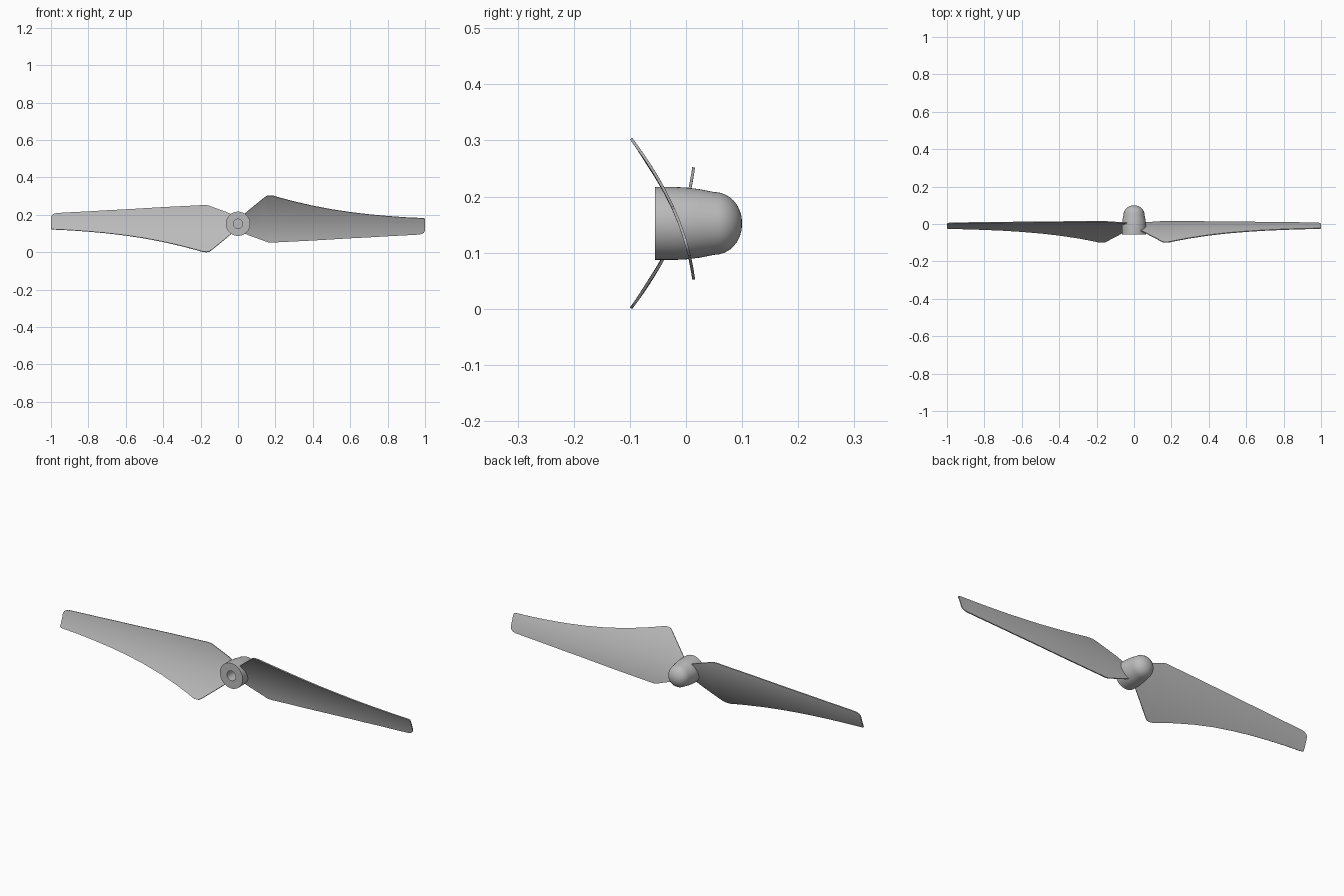
import bpy, bmesh, math
from mathutils import Matrix

cube = bpy.data.objects.get("Cube")
if cube:
    bpy.data.objects.remove(cube, do_unlink=True)

AXIS_Z = 0.152

grey = bpy.data.materials.new("light grey plastic")
grey.use_nodes = True
colour = (0.5, 0.5, 0.5, 1)
grey.diffuse_color = colour
grey.node_tree.nodes["Principled BSDF"].inputs["Base Color"].default_value = colour


def finish(bm, name, angle=35):
    bmesh.ops.recalc_face_normals(bm, faces=bm.faces)
    mesh = bpy.data.meshes.new(name)
    bm.to_mesh(mesh)
    bm.free()
    mesh.materials.append(grey)
    obj = bpy.data.objects.new(name, mesh)
    bpy.context.scene.collection.objects.link(obj)
    bpy.ops.object.select_all(action="DESELECT")
    obj.select_set(True)
    bpy.context.view_layer.objects.active = obj
    bpy.ops.object.shade_smooth_by_angle(angle=math.radians(angle))
    return obj


# Hub: lathed bullet with a blind shaft hole in its flat front
def make_hub():
    profile = [(0, 0.03), (0.025, 0.03), (0.025, -0.055), (0.065, -0.055),
               (0.065, -0.02), (0.064, 0), (0.061, 0.025), (0.056, 0.05)]
    for i in range(1, 9):
        a = i / 8 * math.pi / 2
        profile.append((0.056 * math.cos(a) ** 0.95 if i < 8 else 0,
                        0.05 + 0.05 * math.sin(a)))
    bm = bmesh.new()
    verts = [bm.verts.new((r, y, AXIS_Z)) for r, y in profile]
    edges = [bm.edges.new(pair) for pair in zip(verts, verts[1:])]
    bmesh.ops.spin(bm, geom=verts + edges, cent=(0, 0, AXIS_Z), axis=(0, 1, 0),
                   angle=math.tau, steps=48)
    bmesh.ops.remove_doubles(bm, verts=bm.verts, dist=0.0001)
    return finish(bm, "hub")


# Camber: every blade section lies on the same curved sheet
def camber(z):
    d = z - 0.053
    return 0.0135 - 0.303 * d - 1.264 * d * (z - 0.19)


# Blade outline: position along the span, lower edge, upper edge
STATIONS = [(0.03, 0.103, 0.2), (0.06, 0.09, 0.226), (0.14, 0.061, 0.291),
            (0.155, 0.055, 0.301), (0.17, 0.052, 0.303), (0.19, 0.052, 0.301),
            (0.22, 0.054, 0.292), (0.3, 0.058, 0.271), (0.4, 0.063, 0.248),
            (0.5, 0.069, 0.229), (0.6, 0.075, 0.214), (0.7, 0.08, 0.202),
            (0.8, 0.086, 0.193), (0.9, 0.091, 0.186), (0.97, 0.095, 0.183),
            (0.985, 0.099, 0.182), (0.995, 0.106, 0.181), (1.0, 0.116, 0.178)]


def make_blade(name, turned):
    bm = bmesh.new()
    rows, steps = [], 14
    for x, low, high in STATIONS:
        heights = [low + (high - low) * i / steps for i in range(steps + 1)]
        rows.append([bm.verts.new((x, camber(z), z)) for z in heights])
    for a, b in zip(rows, rows[1:]):
        for i in range(steps):
            bm.faces.new((a[i], b[i], b[i + 1], a[i + 1]))
    if turned:
        centre = Matrix.Translation((0, 0, AXIS_Z))
        half_turn = Matrix.Rotation(math.pi, 4, "Y")
        bm.transform(centre @ half_turn @ centre.inverted())
    blade = finish(bm, name)
    solid = blade.modifiers.new("thickness", "SOLIDIFY")
    solid.thickness = 0.005
    solid.offset = 0
    # Keep the rim crisp after thickening
    bpy.ops.object.modifier_move_to_index(modifier=solid.name, index=0)
    bpy.ops.object.modifier_apply(modifier=solid.name)
    bpy.ops.object.shade_smooth_by_angle(angle=math.radians(35))
    return blade


make_hub()
make_blade("left_blade", False)
make_blade("right_blade", True)
